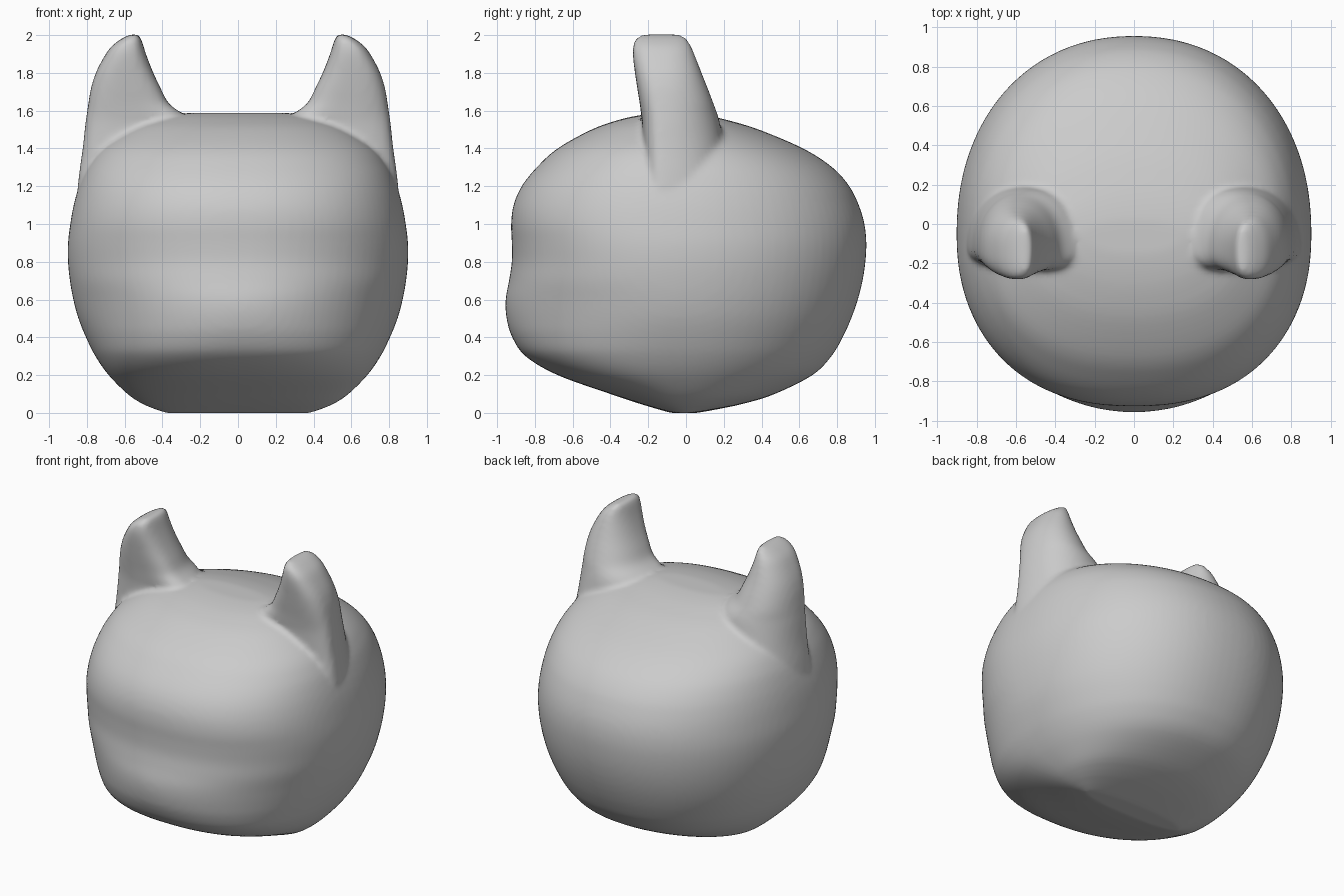
import bpy, bmesh, math

if "Cube" in bpy.data.objects:
    bpy.data.objects.remove(bpy.data.objects["Cube"])

SEG = 96


def catmull(rows, steps):
    """Smoothly interpolate rows of section values."""
    out = []
    for i in range(len(rows) - 1):
        a, b = rows[max(i - 1, 0)], rows[i]
        c, d = rows[i + 1], rows[min(i + 2, len(rows) - 1)]
        for s in range(steps):
            t = s / steps
            out.append([0.5 * (2 * q + (r - p) * t + (2 * p - 5 * q + 4 * r - u) * t * t
                               + (3 * q - p - 3 * r + u) * t ** 3)
                        for p, q, r, u in zip(a, b, c, d)])
    return out + [list(rows[-1])]


def loft(bm, rows, mirror=1):
    """Rows: z, x min, x max, y front, y back, y centre, front power, back power."""
    rings = []
    for z, x0, x1, yf, yb, yc, nf, nb in catmull(rows, 4):
        ring = []
        for k in range(SEG):
            a = 2 * math.pi * k / SEG
            c, s = math.cos(a), math.sin(a)
            n = nb if s > 0 else nf
            x = (x0 + x1) / 2 + (x1 - x0) / 2 * math.copysign(abs(c) ** (2 / n), c)
            y = yc + ((yb - yc) if s > 0 else (yf - yc)) * (abs(s) ** (2 / n)) * (1 if abs(s) > 1e-9 else 0)
            ring.append(bm.verts.new((x * mirror, y, z)))
        rings.append(ring)
    for r, q in zip(rings, rings[1:]):
        for k in range(SEG):
            j = (k + 1) % SEG
            bm.faces.new((r[k], r[j], q[j], q[k]))
    bm.faces.new(rings[0][::-1])
    bm.faces.new(rings[-1])
    if mirror < 0:
        return


# head sections: z, half width, front, back, front power
head = [(0.0, .38, -.08, .06, 2.4), (.02, .44, -.15, .17, 2.4), (.05, .51, -.25, .31, 2.4),
        (.1, .585, -.40, .47, 2.4), (.2, .685, -.68, .67, 2.4), (.3, .755, -.85, .77, 2.3),
        (.4, .805, -.92, .83, 2.15), (.5, .845, -.95, .875, 2.05), (.6, .872, -.955, .91, 2.05),
        (.7, .89, -.937, .935, 2.15), (.8, .9, -.922, .95, 2.2), (.9, .9, -.922, .955, 2.25),
        (1.0, .888, -.926, .945, 2.3), (1.1, .87, -.913, .915, 2.3), (1.2, .842, -.87, .865, 2.3),
        (1.3, .80, -.79, .775, 2.3), (1.4, .725, -.68, .62, 2.3), (1.5, .58, -.50, .385, 2.3),
        (1.55, .46, -.36, .22, 2.3), (1.575, .37, -.25, .11, 2.3), (1.588, .25, -.15, .02, 2.3)]

# ear sections: z, inner x, outer x, front, back
ear = [(1.0, .40, .85, -.20, .25), (1.2, .34, .848, -.215, .23), (1.4, .30, .822, -.225, .20),
       (1.53, .27, .808, -.232, .18), (1.585, .30, .80, -.238, .165), (1.64, .368, .792, -.245, .145),
       (1.72, .41, .778, -.258, .115), (1.8, .448, .753, -.27, .083), (1.88, .48, .712, -.28, .052),
       (1.94, .50, .67, -.28, .028), (1.985, .515, .61, -.262, 0), (2.004, .53, .565, -.22, -.03)]


def make(name, parts):
    bm = bmesh.new()
    for rows, m in parts:
        loft(bm, rows, m)
    # each shell is closed, so orientation can be fixed per shell
    bmesh.ops.recalc_face_normals(bm, faces=bm.faces[:])
    me = bpy.data.meshes.new(name)
    bm.to_mesh(me)
    bm.free()
    ob = bpy.data.objects.new(name, me)
    bpy.context.collection.objects.link(ob)
    return ob


head_rows = [(z, -w, w, f, b, -.05 if z > .1 else -.01, n, 2.15) for z, w, f, b, n in head]
ear_rows = [(z, x0, x1, f, b, -.12, 2.8, 2.1) for z, x0, x1, f, b in ear]

# head with both ears fused into one smooth skin
ob = make("cat_head", [(head_rows, 1), (ear_rows, 1), (ear_rows, -1)])
rm = ob.modifiers.new("fuse", 'REMESH')
rm.mode = 'VOXEL'
rm.voxel_size = 0.018
rm.use_smooth_shade = True
sm = ob.modifiers.new("soften", 'SMOOTH')
sm.factor = 0.5
sm.iterations = 5
for p in ob.data.polygons:
    p.use_smooth = True
